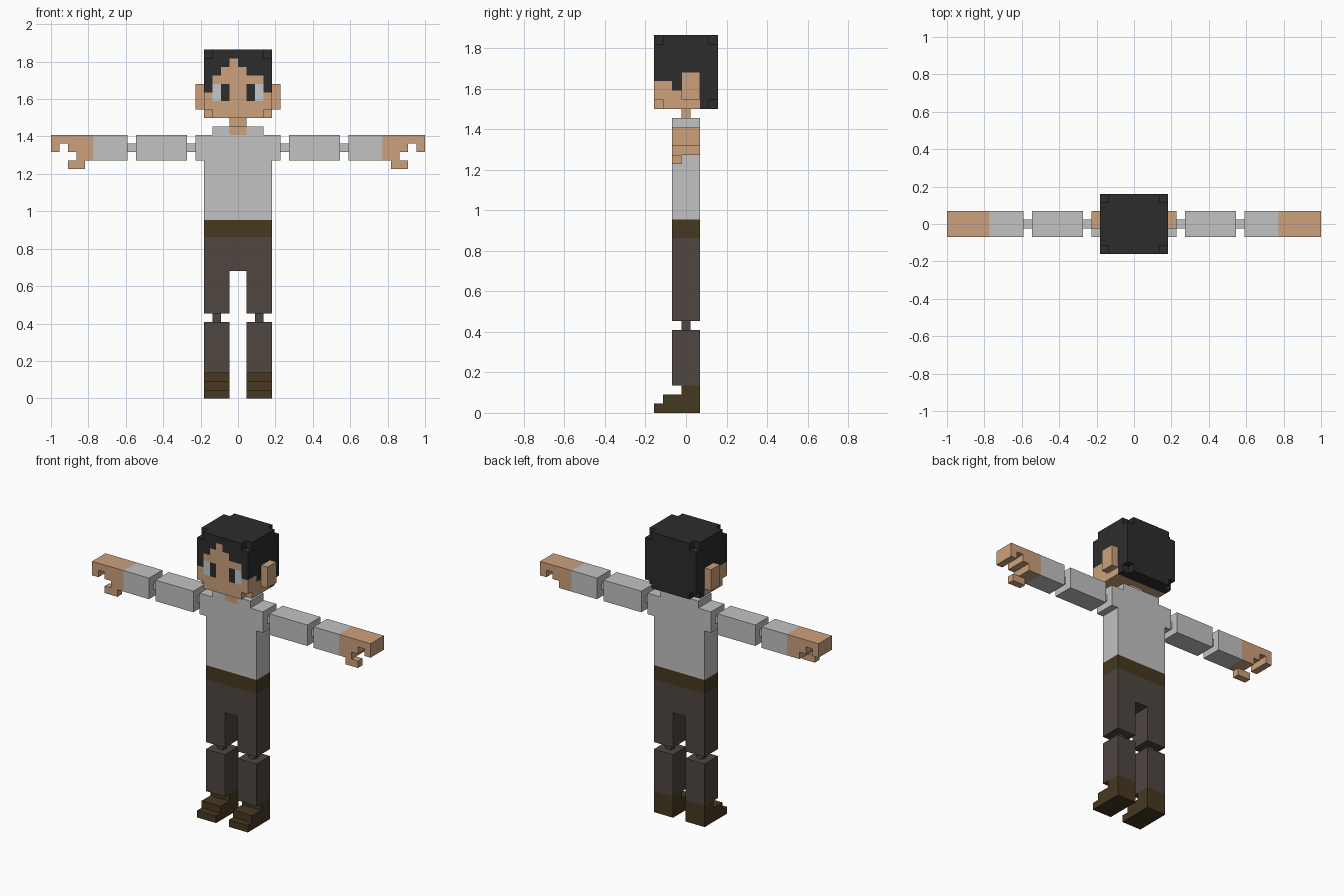
import bpy, bmesh
from mathutils import Vector

if "Cube" in bpy.data.objects:
    bpy.data.objects.remove(bpy.data.objects["Cube"])

U = 1 / 22          # size of one block
Y0 = -3.5           # depth of the first block layer

COLOURS = {
    "hair_black": (44, 44, 44),
    "skin": (204, 161, 124),
    "shirt_grey": (194, 194, 194),
    "eye_white": (196, 200, 203),
    "trouser_grey_brown": (78, 70, 64),
    "leather_brown": (70, 56, 32),
}


def linear(c):
    c /= 255
    return c / 12.92 if c <= 0.04045 else ((c + 0.055) / 1.055) ** 2.4


MATS = {}
for name, rgb in COLOURS.items():
    m = bpy.data.materials.new(name)
    m.diffuse_color = (*[linear(c) for c in rgb], 1)
    m.use_nodes = True
    m.node_tree.nodes["Principled BSDF"].inputs["Base Color"].default_value = m.diffuse_color
    MATS[name] = m

PARTS = {}          # part name -> {block: colour}


def box(part, colour, x, y, z, mirror=False):
    """Fill a range of blocks; mirror also fills the opposite side in x."""
    cells = PARTS.setdefault(part, {})
    other = PARTS.setdefault(part.replace("left", "right"), {}) if mirror else None
    for i in range(*x):
        for j in range(*y):
            for k in range(*z):
                cells[i, j, k] = colour
                if mirror:
                    other[-1 - i, j, k] = colour


BODY, CORE = (2, 5), (3, 4)     # full body depth, narrow joint depth

# Head: hair block, then the skin of face, cheeks and underside
box("head", "hair_black", (-4, 4), (0, 7), (33, 41))
box("head", "skin", (-4, 4), (0, 5), (33, 36))
box("head", "hair_black", (3, 4), (2, 3), (35, 36), True)      # sideburns
box("head", "skin", (-3, 3), (0, 1), (36, 38))                 # forehead steps
box("head", "skin", (-2, 1), (0, 1), (38, 39))
box("head", "skin", (-1, 0), (0, 1), (39, 40))
box("head", "hair_black", (1, 2), (0, 1), (35, 37), True)      # pupils
box("head", "eye_white", (2, 3), (0, 1), (35, 37), True)
for i in (-4, 3):                                              # nicked corners
    for j in (0, 6):
        for k in (33, 40):
            del PARTS["head"][i, j, k]
box("left_ear", "skin", (4, 5), (3, 5), (34, 37), True)
box("neck", "skin", (-1, 1), CORE, (32, 33))

# Torso with shoulders, collar and neckline
box("torso", "shirt_grey", (-4, 4), BODY, (21, 31))
box("torso", "shirt_grey", (-5, 5), BODY, (28, 31))
box("torso", "shirt_grey", (-3, 3), BODY, (31, 32))
box("torso", "skin", (-1, 1), (2, 3), (31, 32))

# Arms
for part, x in (("left_shoulder_joint", (5, 6)), ("left_elbow", (12, 13))):
    box(part, "shirt_grey", x, CORE, (29, 30), True)
box("left_upper_arm", "shirt_grey", (6, 12), BODY, (28, 31), True)
box("left_forearm", "shirt_grey", (13, 17), BODY, (28, 31), True)

# Hands: palm, curled fingers, thumb
box("left_hand", "skin", (17, 19), BODY, (28, 31), True)
box("left_hand", "skin", (19, 20), BODY, (29, 31), True)
box("left_hand", "skin", (20, 22), BODY, (30, 31), True)
box("left_hand", "skin", (21, 22), BODY, (29, 30), True)
box("left_hand", "skin", (18, 20), (2, 3), (27, 28), True)

# Belt, hips and legs
box("belt", "leather_brown", (-4, 4), BODY, (19, 21))
box("hips", "trouser_grey_brown", (-4, 4), BODY, (15, 19))
box("left_thigh", "trouser_grey_brown", (1, 4), BODY, (10, 15), True)
box("left_knee", "trouser_grey_brown", (2, 3), CORE, (9, 10), True)
box("left_shin", "trouser_grey_brown", (1, 4), BODY, (3, 9), True)

# Boots: stepped from toe to ankle
for k, front in enumerate((0, 1, 3)):
    box("left_boot", "leather_brown", (1, 4), (front, 5), (k, k + 1), True)

# Turn the outer faces of the blocks into one mesh per part
FILLED = set().union(*PARTS.values())
for part, cells in PARTS.items():
    bm = bmesh.new()
    names = sorted(set(cells.values()))
    for cell, colour in cells.items():
        for axis in range(3):
            for side in (0, 1):
                step = list(cell)
                step[axis] += 2 * side - 1
                if tuple(step) in FILLED:
                    continue
                a, b = (axis + 1) % 3, (axis + 2) % 3
                verts = []
                for da, db in ((0, 0), (1, 0), (1, 1), (0, 1)):
                    p = Vector(cell)
                    p[axis] += side
                    p[a] += da
                    p[b] += db
                    p.y += Y0
                    verts.append(bm.verts.new(p * U))
                face = bm.faces.new(verts if side else verts[::-1])
                face.material_index = names.index(colour)
    bmesh.ops.remove_doubles(bm, verts=bm.verts, dist=U / 100)
    bmesh.ops.dissolve_limit(bm, angle_limit=0.01, verts=bm.verts,
                             edges=bm.edges, delimit={'MATERIAL'})
    mesh = bpy.data.meshes.new(part)
    bm.to_mesh(mesh)
    bm.free()
    for n in names:
        mesh.materials.append(MATS[n])
    bpy.context.collection.objects.link(bpy.data.objects.new(part, mesh))
